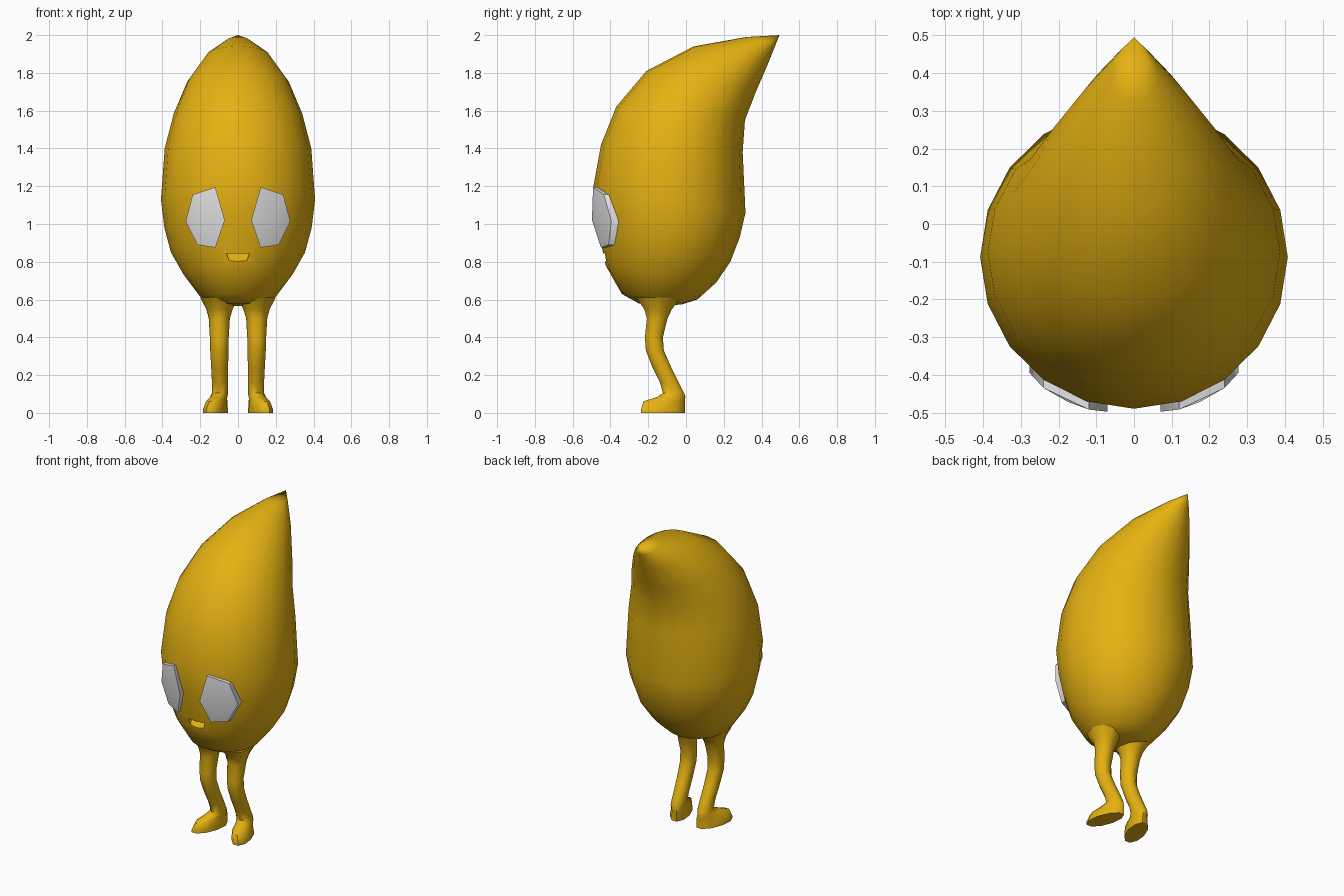
import bpy, bmesh, math
from mathutils import Vector

if "Cube" in bpy.data.objects:
    bpy.data.objects.remove(bpy.data.objects["Cube"])


def material(name, rgb):
    m = bpy.data.materials.new(name)
    m.diffuse_color = (*rgb, 1)
    m.use_nodes = True
    m.node_tree.nodes["Principled BSDF"].inputs["Base Color"].default_value = m.diffuse_color
    return m


YELLOW = material("golden yellow", (0.78, 0.44, 0.006))
WHITE = material("eye white", (0.8, 0.8, 0.8))


def finish(name, bm, mat):
    bmesh.ops.recalc_face_normals(bm, faces=bm.faces)
    me = bpy.data.meshes.new(name)
    bm.to_mesh(me)
    bm.free()
    ob = bpy.data.objects.new(name, me)
    bpy.context.collection.objects.link(ob)
    me.materials.append(mat)
    return ob


def activate(ob):
    bpy.ops.object.select_all(action='DESELECT')
    ob.select_set(True)
    bpy.context.view_layer.objects.active = ob


def smooth(ob, deg):
    activate(ob)
    bpy.ops.object.shade_smooth_by_angle(angle=math.radians(deg))


def loft(name, rings, sides, mat, side=1, start=None, end=None):
    """Rings: front y, front z, back y, back z, centre x, half width, toe-out shear."""
    bm = bmesh.new()
    loops = []
    for fy, fz, by, bz, cx, w, k in rings:
        loop = []
        for i in range(sides):
            a = math.tau * i / sides
            c, s = math.cos(a), math.sin(a)
            dy = (by - fy) / 2 * s
            loop.append(bm.verts.new((side * (cx + w * c - k * dy),
                                      (fy + by) / 2 + dy,
                                      (fz + bz) / 2 + (bz - fz) / 2 * s)))
        loops.append(loop)
    for a, b in zip(loops, loops[1:]):
        for i in range(sides):
            j = (i + 1) % sides
            bm.faces.new((a[i], a[j], b[j], b[i]))
    # ends close to a point, or with a flat cap
    for loop, tip in ((loops[0], start), (loops[-1], end)):
        if tip:
            v = bm.verts.new(tip)
            for i in range(sides):
                bm.faces.new((loop[i], loop[(i + 1) % sides], v))
        else:
            bm.faces.new(loop)
    return finish(name, bm, mat)


# Drop-shaped body with a swept-back tip
body = loft("body", [
    (-0.25, 0.58, -0.02, 0.575, 0, 0.12, 0),
    (-0.34, 0.63, 0.06, 0.60, 0, 0.20, 0),
    (-0.425, 0.78, 0.16, 0.69, 0, 0.29, 0),
    (-0.45, 0.90, 0.235, 0.80, 0, 0.355, 0),
    (-0.475, 1.03, 0.285, 0.93, 0, 0.39, 0),
    (-0.49, 1.20, 0.315, 1.06, 0, 0.408, 0),
    (-0.45, 1.42, 0.30, 1.38, 0, 0.388, 0),
    (-0.37, 1.62, 0.312, 1.55, 0, 0.34, 0),
    (-0.21, 1.81, 0.37, 1.70, 0, 0.268, 0),
    (0.04, 1.94, 0.435, 1.85, 0, 0.165, 0),
    (0.32, 1.99, 0.475, 1.95, 0, 0.062, 0),
], 20, YELLOW, start=(0, -0.12, 0.565), end=(0, 0.495, 2.0))

# Mouth: wedge-shaped notch with a sloping floor
bm = bmesh.new()
ends = []
for s in (-1, 1):
    ends.append([bm.verts.new((s * x, y, z)) for x, y, z in
                 ((0.065, -0.52, 0.845), (0.06, -0.385, 0.845),
                  (0.045, -0.43, 0.80), (0.045, -0.52, 0.785))])
    bm.faces.new(ends[-1])
for i in range(4):
    j = (i + 1) % 4
    bm.faces.new((ends[0][i], ends[0][j], ends[1][j], ends[1][i]))
cutter = finish("mouth_cutter", bm, YELLOW)
cutter.hide_render = True
cut = body.modifiers.new("mouth", 'BOOLEAN')
cut.operation = 'DIFFERENCE'
cut.solver = 'EXACT'
cut.object = cutter
activate(body)
bpy.ops.object.modifier_apply(modifier="mouth")
bpy.data.objects.remove(cutter)
smooth(body, 45)

# Six-sided eyes, slightly domed, sunk into the body
EYE = [(0.12, -0.492, 1.195), (0.24, -0.435, 1.155), (0.277, -0.395, 1.015),
       (0.215, -0.41, 0.89), (0.12, -0.45, 0.875), (0.07, -0.498, 1.02)]
for side, label in ((-1, "left"), (1, "right")):
    bm = bmesh.new()
    rim = [bm.verts.new((side * x, y, z)) for x, y, z in EYE]
    back = [bm.verts.new((side * x, y + 0.05, z)) for x, y, z in EYE]
    mid = bm.verts.new((side * 0.175, -0.472, 1.03))
    for i in range(6):
        j = (i + 1) % 6
        bm.faces.new((rim[i], rim[j], mid))
        bm.faces.new((rim[i], rim[j], back[j], back[i]))
    bm.faces.new(back)
    smooth(finish(label + "_eye", bm, WHITE), 45)

    # Bent leg flaring into the body, with a turned-out foot
    leg = loft(label + "_leg", [
        (-0.27, 0.61, -0.02, 0.61, 0.10, 0.10, 0),
        (-0.225, 0.55, -0.07, 0.55, 0.098, 0.07, 0),
        (-0.21, 0.50, -0.095, 0.50, 0.099, 0.056, 0),
        (-0.22, 0.40, -0.12, 0.40, 0.099, 0.05, 0),
        (-0.215, 0.33, -0.115, 0.33, 0.099, 0.048, 0),
        (-0.18, 0.24, -0.075, 0.24, 0.097, 0.045, 0),
        (-0.14, 0.16, -0.035, 0.16, 0.095, 0.043, 0),
        (-0.125, 0.105, -0.007, 0.105, 0.095, 0.043, 0),
        (-0.155, 0.085, 0.0, 0.085, 0.102, 0.046, 0.12),
        (-0.232, 0.06, 0.0, 0.06, 0.113, 0.052, 0.22),
        (-0.245, 0.015, 0.0, 0.015, 0.12, 0.06, 0.25),
        (-0.245, 0.0, 0.0, 0.0, 0.12, 0.06, 0.25),
    ], 10, YELLOW, side)
    smooth(leg, 50)
